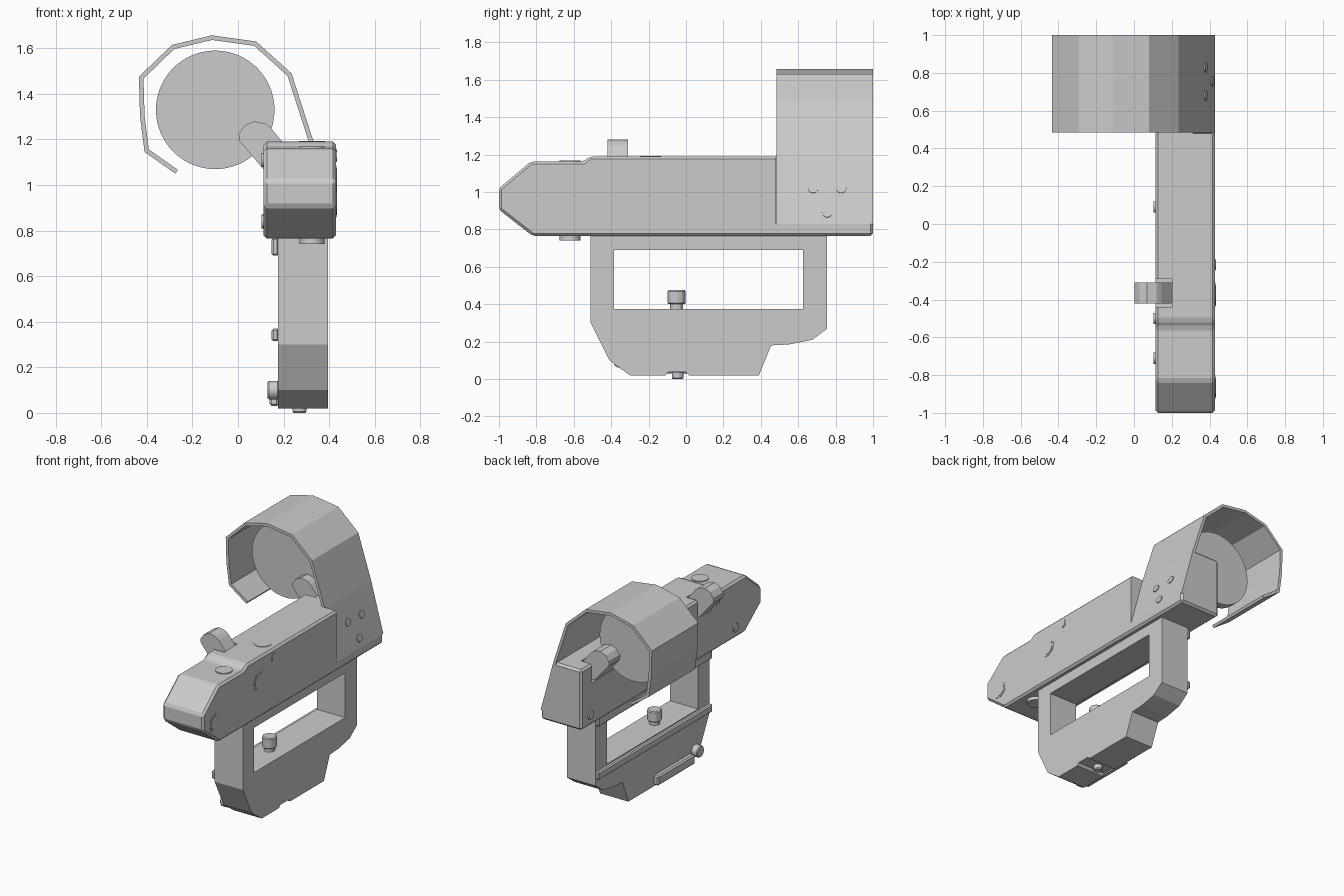
import bpy, bmesh, math
from mathutils import Vector

if "Cube" in bpy.data.objects:
    bpy.data.objects.remove(bpy.data.objects["Cube"], do_unlink=True)

grey = bpy.data.materials.new("plain grey")
grey.use_nodes = True
grey.diffuse_color = (0.6, 0.6, 0.6, 1)
grey.node_tree.nodes["Principled BSDF"].inputs["Base Color"].default_value = (0.6, 0.6, 0.6, 1)


def place(axis, a, b, t):
    """Profile point (a, b) at distance t along the axis."""
    return {"x": (t, a, b), "y": (a, t, b), "z": (a, b, t)}[axis]


def prism(name, axis, points, lo, hi, bevel=0.0):
    bm = bmesh.new()
    low = [bm.verts.new(place(axis, a, b, lo)) for a, b in points]
    high = [bm.verts.new(place(axis, a, b, hi)) for a, b in points]
    bm.faces.new(low)
    bm.faces.new(high)
    for i in range(len(points)):
        j = (i + 1) % len(points)
        bm.faces.new((low[i], low[j], high[j], high[i]))
    bmesh.ops.recalc_face_normals(bm, faces=bm.faces)
    if bevel:
        sharp = [e for e in bm.edges if e.calc_face_angle(0) > 0.5]
        bmesh.ops.bevel(bm, geom=sharp, offset=bevel, segments=1, affect="EDGES")
    mesh = bpy.data.meshes.new(name)
    bm.to_mesh(mesh)
    bm.free()
    mesh.materials.append(grey)
    obj = bpy.data.objects.new(name, mesh)
    bpy.context.collection.objects.link(obj)
    return obj


def box(name, x, y, z, bevel=0.0):
    return prism(name, "x", [(y[0], z[0]), (y[1], z[0]), (y[1], z[1]), (y[0], z[1])],
                 x[0], x[1], bevel)


def cylinder(name, axis, centre, radius, lo, hi, sides=32, bevel=0.0):
    ring = [(centre[0] + radius * math.cos(math.tau * i / sides),
             centre[1] + radius * math.sin(math.tau * i / sides)) for i in range(sides)]
    obj = prism(name, axis, ring, lo, hi, bevel)
    if sides > 12:
        obj.data.shade_smooth()
        obj.data.set_sharp_from_angle(angle=math.radians(30))
    return obj


def cut(obj, cutters):
    for c in cutters:
        m = obj.modifiers.new("cut", "BOOLEAN")
        m.operation, m.solver, m.object = "DIFFERENCE", "EXACT", c
    bpy.context.view_layer.update()
    graph = bpy.context.evaluated_depsgraph_get()
    mesh = bpy.data.meshes.new_from_object(obj.evaluated_get(graph))
    obj.modifiers.clear()
    obj.data = mesh
    for c in cutters:
        bpy.data.objects.remove(c, do_unlink=True)


# Long housing with a sloped nose, arm slots and a sloped seat for the guard
housing = prism("housing", "x", [
    (-1, 0.905), (-1, 1.02), (-0.83, 1.163), (-0.55, 1.163), (-0.51, 1.19),
    (1, 1.19), (1, 0.765), (-0.82, 0.765)], 0.113, 0.43, 0.014)
seat = [(0.41, 0.83), (0.315, 1.18), (0.29, 1.27), (0.55, 1.27), (0.55, 0.83)]
slots = [(-0.44, -0.29), (0.57, 0.88)]
cut(housing, [prism("seat_cutter", "y", seat, 0.48, 1.1)]
    + [box("slot_cutter", (0.05, 0.2), s, (1.06, 1.3)) for s in slots])

# Curved guard: the outer outline is offset inwards for the wall thickness
outer = [Vector(p) for p in [
    (0.43, 0.83), (0.335, 1.18), (0.235, 1.49), (0.08, 1.63), (-0.115, 1.657),
    (-0.29, 1.615), (-0.435, 1.475), (-0.43, 1.3), (-0.41, 1.145), (-0.275, 1.05)]]
inner = []
for i, p in enumerate(outer):
    before = (p - outer[i - 1]).normalized() if i else (outer[1] - p).normalized()
    after = (outer[i + 1] - p).normalized() if i < len(outer) - 1 else before
    n1, n2 = Vector((-before.y, before.x)), Vector((-after.y, after.x))
    inner.append(p + (n1 + n2) * 0.02 / (1 + n1.dot(n2)))
prism("guard", "y", outer + inner[::-1], 0.485, 1.0)

# Wheel and the rounded arms
cylinder("wheel", "y", (-0.1, 1.33), 0.26, 0.67, 0.73, 72)
arm = [(0.115, 1.065), (0.005, 1.195), (0.003, 1.225), (0.03, 1.262), (0.07, 1.28),
       (0.12, 1.27), (0.145, 1.25), (0.198, 1.185), (0.198, 1.065)]
prism("lever", "y", arm, -0.42, -0.31)
prism("wheel_arm", "y", arm, 0.6, 0.85)

# Grip frame: U-shaped lower part and a bar under the housing
prism("grip_frame", "x", [
    (-0.51, 0.77), (-0.51, 0.3), (-0.41, 0.1), (-0.3, 0.02), (-0.11, 0.02),
    (-0.095, 0.037), (0.0, 0.037), (0.015, 0.02), (0.39, 0.02), (0.455, 0.18),
    (0.55, 0.185), (0.675, 0.21), (0.755, 0.27), (0.755, 0.77), (0.625, 0.77),
    (0.625, 0.375), (-0.385, 0.375), (-0.385, 0.77)], 0.175, 0.395)
box("frame_top_bar", (0.175, 0.395), (-0.385, 0.625), (0.69, 0.77))

# Ledges and block on the frame's side
for name, low, high in [("upper_ledge", 0.69, 0.768), ("lower_ledge", 0.315, 0.37)]:
    box(name, (0.148, 0.18), (-0.51, 0.755), (low, high), 0.008)
box("side_block", (0.138, 0.18), (-0.3, 0.11), (0.03, 0.1), 0.01)
cylinder("side_block_knob", "x", (-0.35, 0.1), 0.042, 0.13, 0.18, 12, 0.006)

# Knob inside the opening and the screw under the frame
cylinder("knob_stem", "z", (0.28, -0.05), 0.035, 0.37, 0.41, 12)
cylinder("knob_head", "z", (0.28, -0.05), 0.05, 0.4, 0.475, 8, 0.006)
cylinder("bottom_screw", "z", (0.27, -0.045), 0.032, 0.0, 0.04, 10, 0.006)

# Round caps on the housing's top and underside
cylinder("underside_boss", "z", (0.325, -0.62), 0.055, 0.742, 0.77)
cylinder("front_cap", "z", (0.325, -0.62), 0.055, 1.16, 1.169)
cylinder("top_cap", "z", (0.325, -0.19), 0.057, 1.185, 1.193)

# Pins on the +x side, each a ring with a raised centre
for y, z, r in [(-0.865, 0.92, 0.062), (-0.375, 1.02, 0.065), (-0.215, 1.13, 0.03)]:
    cylinder("pin_ring", "x", (y, z), r, 0.42, 0.432)
    cylinder("pin_centre", "x", (y, z), r * 0.82, 0.42, 0.434)

# Guard screws, following the slope of the guard
for y, z in [(0.68, 1.02), (0.83, 1.02), (0.755, 0.89)]:
    x = 0.43 - (z - 0.83) * 0.271
    screw = cylinder("guard_screw", "x", (0, 0), 0.027, -0.01, 0.006, 16)
    screw.location = (x, y, z)
    screw.rotation_euler = (0, -math.atan(0.271), 0)

# Small screws on the -x side
for y, z in [(-0.71, 0.84), (-0.5, 1.11), (0.09, 1.11), (0.9, 0.84)]:
    cylinder("side_screw", "x", (y, z), 0.03, 0.104, 0.12, 16)
